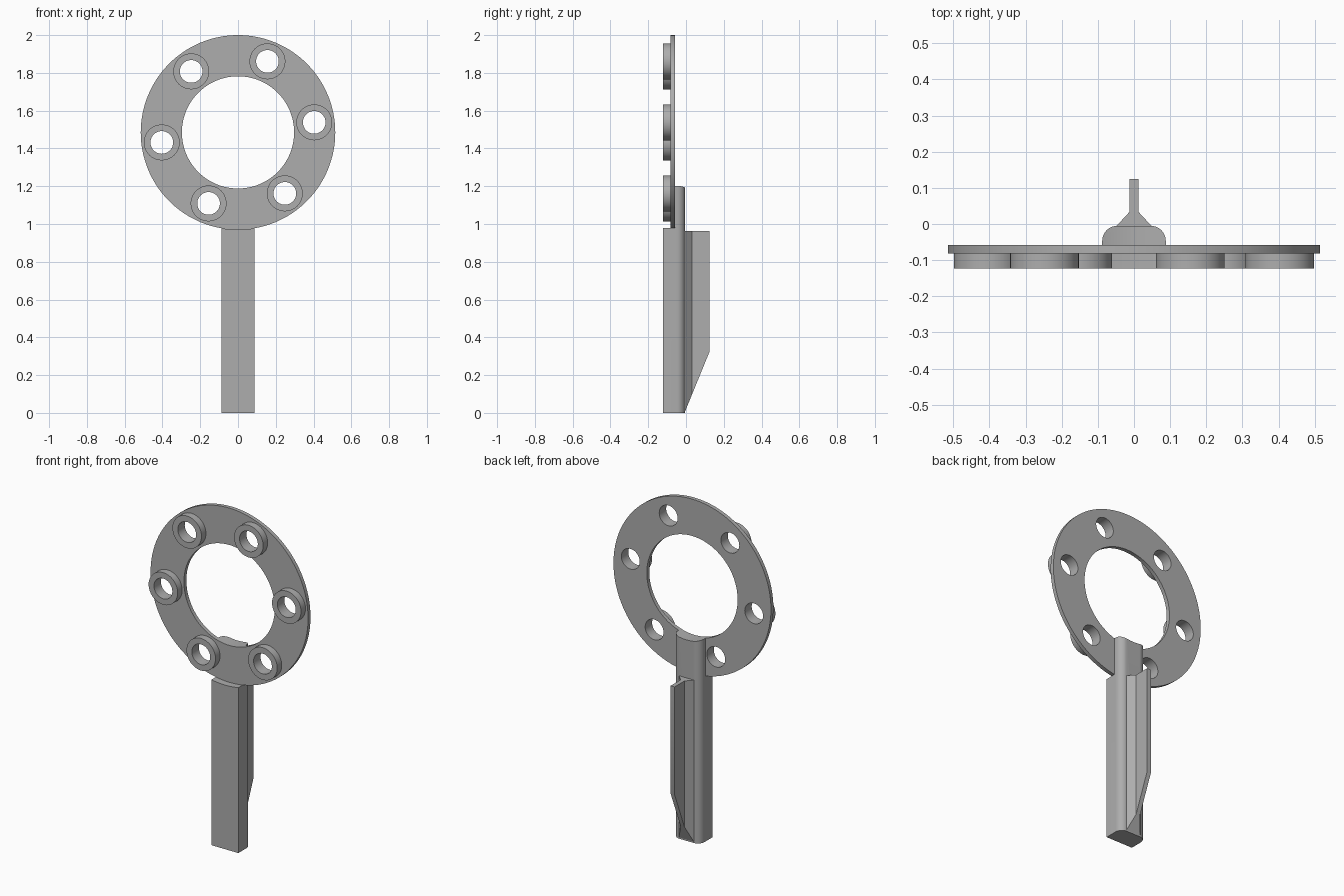
import bpy, bmesh
from math import sin, cos, pi, radians
from mathutils import Matrix, Vector

default = bpy.data.objects.get("Cube")
if default:
    bpy.data.objects.remove(default, do_unlink=True)

grey = bpy.data.materials.new("plain grey")
grey.use_nodes = True
GREY = (0.42, 0.42, 0.42, 1)
grey.diffuse_color = GREY
grey.node_tree.nodes["Principled BSDF"].inputs["Base Color"].default_value = GREY

RING_Z, OUTER, INNER = 1.485, 0.515, 0.297
FRONT, RING_FRONT, RING_BACK, HANDLE_BACK = -0.123, -0.081, -0.058, -0.005
HOLE, BOSS = 0.06, 0.095
centres = [(0.407 * cos(radians(7.5 + 60 * k)),
            RING_Z + 0.407 * sin(radians(7.5 + 60 * k))) for k in range(6)]


def select(obj):
    bpy.ops.object.select_all(action='DESELECT')
    obj.select_set(True)
    bpy.context.view_layer.objects.active = obj


def finish(obj):
    obj.data.materials.clear()
    obj.data.materials.append(grey)
    select(obj)
    bpy.ops.object.shade_smooth_by_angle(angle=radians(30))
    return obj


def disc(name, circles, y0, y1):
    """Flat plate facing y, outlined by circles (x, z, radius, points); inner ones are holes."""
    curve = bpy.data.curves.new(name, 'CURVE')
    curve.dimensions, curve.fill_mode = '2D', 'BOTH'
    curve.extrude = (y1 - y0) / 2
    for x, z, r, n in circles:
        spline = curve.splines.new('POLY')
        spline.points.add(n - 1)
        spline.use_cyclic_u = True
        for i, p in enumerate(spline.points):
            a = 2 * pi * i / n
            p.co = (x + r * cos(a), z + r * sin(a), 0, 1)
    obj = bpy.data.objects.new(name, curve)
    bpy.context.collection.objects.link(obj)
    select(obj)
    bpy.ops.object.convert(target='MESH')
    obj = bpy.context.object
    obj.data.transform(Matrix.Translation((0, (y0 + y1) / 2, 0)) @ Matrix.Rotation(pi / 2, 4, 'X'))
    bm = bmesh.new()
    bm.from_mesh(obj.data)
    bmesh.ops.remove_doubles(bm, verts=bm.verts, dist=1e-5)
    bmesh.ops.recalc_face_normals(bm, faces=bm.faces)
    bm.to_mesh(obj.data)
    bm.free()
    return obj


def column(name, half, height, cut=None):
    """Prism along z from the +x half of a profile, mirrored; cut = (point, normal) trims it."""
    outline = half + [(-x, y) for x, y in reversed(half)]
    bm = bmesh.new()
    face = bm.faces.new([bm.verts.new((x, y, 0)) for x, y in outline])
    new = bmesh.ops.extrude_face_region(bm, geom=[face])["geom"]
    bmesh.ops.translate(bm, vec=(0, 0, height),
                        verts=[v for v in new if isinstance(v, bmesh.types.BMVert)])
    if cut:
        bmesh.ops.bisect_plane(bm, geom=bm.verts[:] + bm.edges[:] + bm.faces[:],
                               plane_co=cut[0], plane_no=cut[1], clear_outer=True)
        bmesh.ops.holes_fill(bm, edges=[e for e in bm.edges if e.is_boundary])
    bmesh.ops.recalc_face_normals(bm, faces=bm.faces)
    mesh = bpy.data.meshes.new(name)
    bm.to_mesh(mesh)
    bm.free()
    obj = bpy.data.objects.new(name, mesh)
    bpy.context.collection.objects.link(obj)
    return obj


def subtract(obj, cutter):
    mod = obj.modifiers.new("cut", 'BOOLEAN')
    mod.operation, mod.solver, mod.object = 'DIFFERENCE', 'EXACT', cutter
    select(obj)
    bpy.ops.object.modifier_apply(modifier=mod.name)
    bpy.data.objects.remove(cutter, do_unlink=True)


# Ring plate with six through holes
finish(disc("ring_plate",
            [(0, RING_Z, OUTER, 128), (0, RING_Z, INNER, 128)]
            + [(x, z, HOLE, 48) for x, z in centres], RING_FRONT, RING_BACK))

# Raised collar around each hole
for i, (x, z) in enumerate(centres):
    finish(disc(f"hole_collar_{i + 1}", [(x, z, BOSS, 48), (x, z, HOLE, 48)], FRONT, RING_FRONT))

# Handle: rounded at the back, notched for the ring and scooped along its inner edge
W, R = 0.088, 0.042
round_back = [(W - R + R * cos(a), HANDLE_BACK - R + R * sin(a))
              for a in (pi / 2 * i / 10 for i in range(11))]
handle = column("handle", [(W, FRONT)] + round_back, 1.22)
subtract(handle, disc("ring_notch", [(0, RING_Z, OUTER, 128)], -0.3, RING_BACK))
subtract(handle, disc("inner_scoop", [(0, RING_Z, INNER, 128)], -0.3, 0.3))
finish(handle)

# Back fin with flared root, sloping in toward the bottom
finish(column("back_fin",
              [(0.048, HANDLE_BACK - 0.005), (0.048, HANDLE_BACK), (0.013, 0.033), (0.013, 0.125)],
              0.963, cut=(Vector((0, -0.008, 0)), Vector((0, 0.325, -0.133)))))
